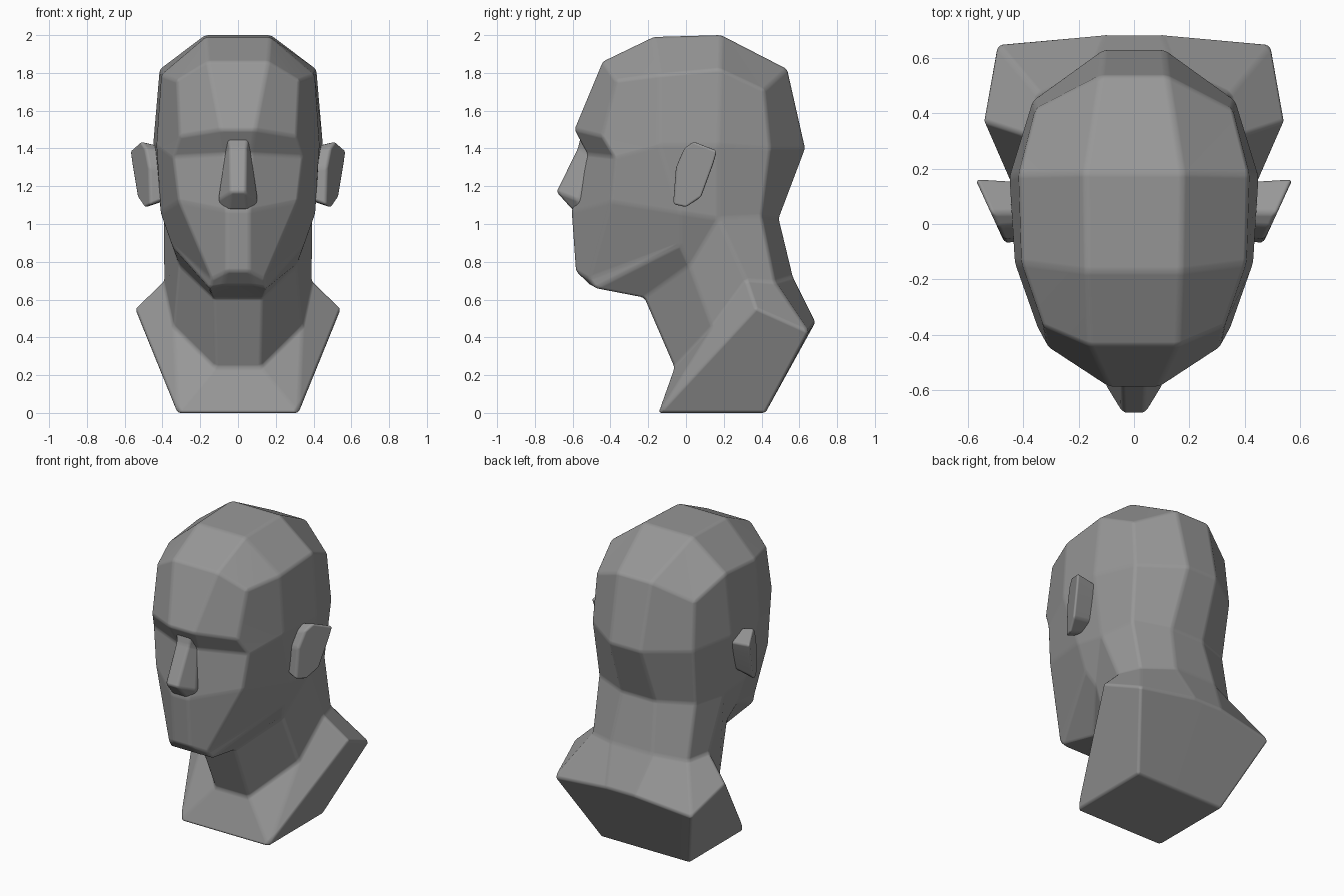
import bpy
import bmesh

if "Cube" in bpy.data.objects:
    bpy.data.objects.remove(bpy.data.objects["Cube"])

grey = bpy.data.materials.new("dark_grey")
grey.diffuse_color = (.31, .31, .31, 1)
grey.use_nodes = True
grey.node_tree.nodes["Principled BSDF"].inputs["Base Color"].default_value = grey.diffuse_color


def finish(name, bm, bevel, mirror=False):
    """Turn a bmesh into an object with softly bevelled plane breaks."""
    bmesh.ops.recalc_face_normals(bm, faces=bm.faces)
    me = bpy.data.meshes.new(name)
    bm.to_mesh(me)
    bm.free()
    me.materials.append(grey)
    for p in me.polygons:
        p.use_smooth = True
    ob = bpy.data.objects.new(name, me)
    bpy.context.collection.objects.link(ob)
    if mirror:
        ob.modifiers.new("mirror", 'MIRROR')
    bv = ob.modifiers.new("soft_edges", 'BEVEL')
    bv.width = bevel
    bv.segments = 3
    bv.limit_method = 'ANGLE'
    bv.angle_limit = 0.15
    bv.harden_normals = True
    return ob


def loft(bm, rings):
    """Skin closed rings; coinciding points are shared, collapsed faces skipped."""
    cache = {}

    def face(points):
        vs = []
        for p in points:
            key = tuple(round(c, 4) for c in p)
            if key not in cache:
                cache[key] = bm.verts.new(key)
            if cache[key] not in vs:
                vs.append(cache[key])
        if len(vs) > 2 and not bm.faces.get(vs):
            bm.faces.new(vs)

    for a, b in zip(rings, rings[1:]):
        for i in range(len(a)):
            j = (i + 1) % len(a)
            face((a[i], a[j], b[j], b[i]))
    face(rings[0])
    face(rings[-1])


def symmetric(row):
    """Complete a right-hand half ring (front to back) across x = 0."""
    return row + [(-x, y, z) for x, y, z in reversed(row)]


# Head: half rings from crown to chin, six columns from front to back
crown_f, crown_b = (.17, -.17, 1.99), (.175, .185, 2.0)
crown = [crown_f] * 3 + [crown_b] * 3
upper = [(.16, -.44, 1.86), (.325, -.37, 1.76), (.405, -.14, 1.79),
         (.415, .18, 1.82), (.355, .415, 1.71), (.12, .535, 1.82)]
brow = [(.09, -.59, 1.50), (.31, -.445, 1.465), (.43, -.14, 1.42),
        (.45, .17, 1.42), (.365, .445, 1.40), (.11, .63, 1.40)]
eyes = [(.07, -.52, 1.37), (.345, -.38, 1.355)] + brow[2:]
cheek = [(.06, -.605, 1.07), (.315, -.40, 1.12), (.41, -.03, 1.06),
         (.395, .17, 1.03), (.35, .40, 1.04), (.12, .49, 1.03)]
chin = [(.06, -.582, .75), (.14, -.515, .71), (.35, -.03, .89)] + cheek[3:]
under_chin = [(.08, -.505, .675), (.15, -.48, .66)] + chin[2:]

# Neck and shoulder block
throat = [(.13, -.22, .61)] * 2 + [(.31, .02, .78)] + cheek[3:]
neck_base = [(.12, -.06, .24)] * 2 + [(.34, .14, .455), (.392, .32, .70),
                                      (.345, .47, .69), (.15, .565, .72)]
foot = (.32, -.145, 0)
shoulder = [(.12, -.145, 0), foot, foot,
            (.545, .37, .555), (.495, .65, .43), (.10, .685, .48)]
base = shoulder[:3] + [foot, (.32, .42, 0), (.10, .42, 0)]

bm = bmesh.new()
loft(bm, [symmetric(r) for r in (crown, upper, brow, eyes, cheek, chin, under_chin,
                                 throat, neck_base, shoulder, base)])
finish("head_and_shoulders", bm, 0.016)

# Nose wedge growing out of the brow: bridge, side and buried back point per row
nose = [[(.05, -.555, 1.47), (.08, -.53, 1.47), (.06, -.45, 1.47)],
        [(.045, -.572, 1.40), (.07, -.51, 1.37), (.06, -.45, 1.37)],
        [(.04, -.685, 1.17), (.105, -.58, 1.13), (.09, -.45, 1.12)],
        [(.05, -.60, 1.075), (.09, -.56, 1.085), (.08, -.45, 1.08)]]
bm = bmesh.new()
loft(bm, [symmetric(r) for r in nose])
finish("nose", bm, 0.014)

# Ears: side outline drawn out of the skull from a smaller root, flaring to the back
outline = [(-.07, 1.10), (-.055, 1.30), (-.01, 1.405), (.04, 1.44),
           (.165, 1.39), (.145, 1.32), (.08, 1.14), (.0, 1.085)]
bm = bmesh.new()
loft(bm, [[(.38, .05 + .9 * (y - .05), 1.27 + .8 * (z - 1.27)) for y, z in outline],
          [(.47 + .46 * (y + .06), y, z) for y, z in outline]])
finish("ears", bm, 0.016, mirror=True)
